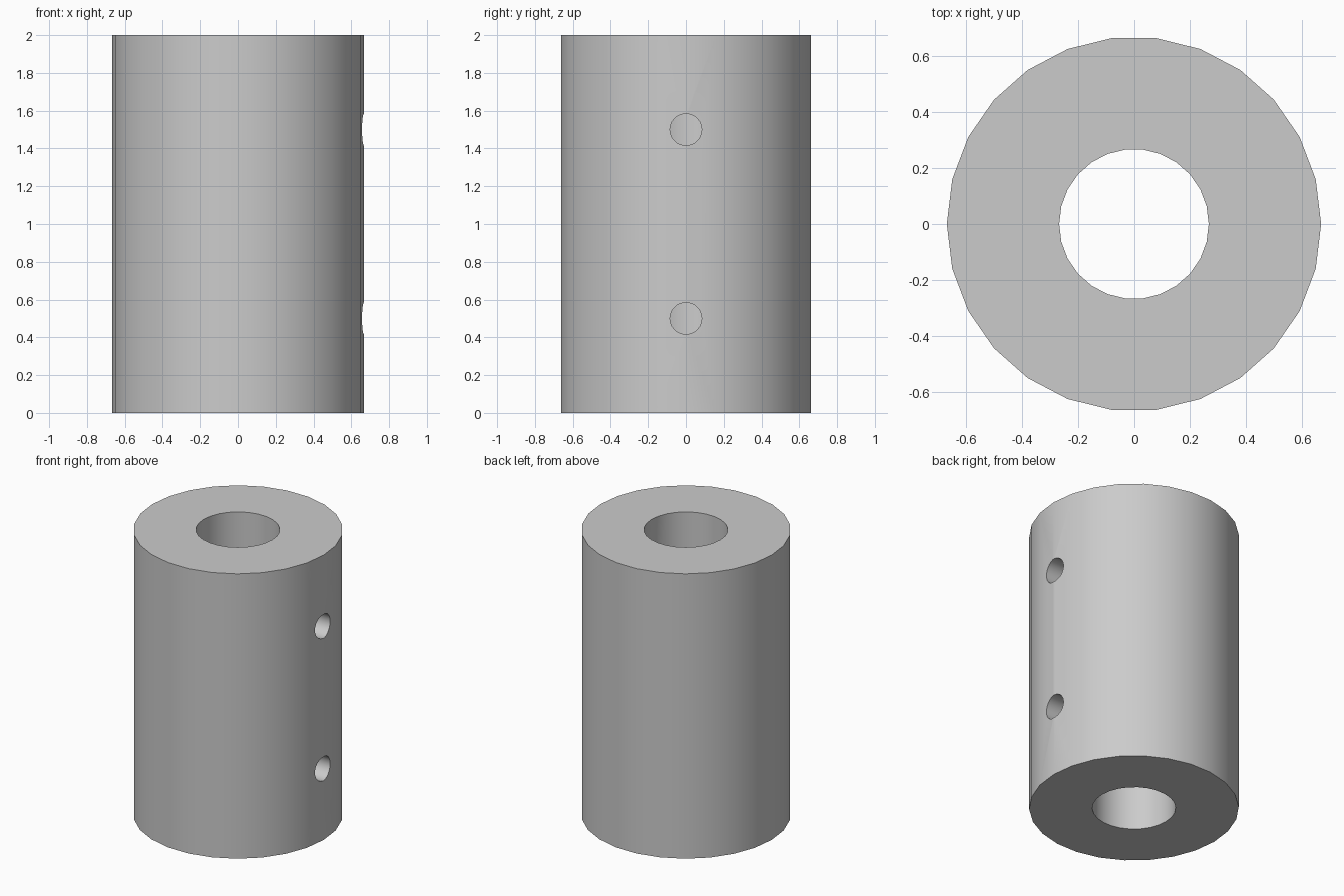
import bpy
import math

if "Cube" in bpy.data.objects:
    bpy.data.objects.remove(bpy.data.objects["Cube"])

OUTER_R, BORE_R, SCREW_R, HEIGHT, SIDES = 0.667, 0.267, 0.084, 2.0, 26


def cylinder(name, radius, depth, location, sides, rotation=(0, 0, 0)):
    # Rotated a quarter turn so a vertex lies on the x axis
    bpy.ops.mesh.primitive_cylinder_add(vertices=sides, radius=radius, depth=depth,
                                        location=location, rotation=rotation)
    obj = bpy.context.object
    obj.name = name
    return obj


def cut(target, cutter):
    mod = target.modifiers.new("cut", 'BOOLEAN')
    mod.operation = 'DIFFERENCE'
    mod.solver = 'EXACT'
    mod.object = cutter
    bpy.context.view_layer.objects.active = target
    bpy.ops.object.modifier_apply(modifier=mod.name)
    bpy.data.objects.remove(cutter, do_unlink=True)


# Sleeve body with a through bore
turn = (0, 0, math.pi / 2)
sleeve = cylinder("coupling_sleeve", OUTER_R, HEIGHT, (0, 0, HEIGHT / 2), SIDES, turn)
cut(sleeve, cylinder("bore_cutter", BORE_R, HEIGHT + 0.4, (0, 0, HEIGHT / 2), SIDES, turn))

# Two set-screw holes from the right side into the bore
for z in (0.5, 1.5):
    cut(sleeve, cylinder("screw_hole_cutter", SCREW_R, 0.8, (0.5, 0, z), 26,
                         (0, math.pi / 2, 0)))

# Smooth walls, crisp rims
bpy.ops.object.select_all(action='DESELECT')
sleeve.select_set(True)
bpy.context.view_layer.objects.active = sleeve
bpy.ops.object.shade_smooth_by_angle(angle=math.radians(30))
